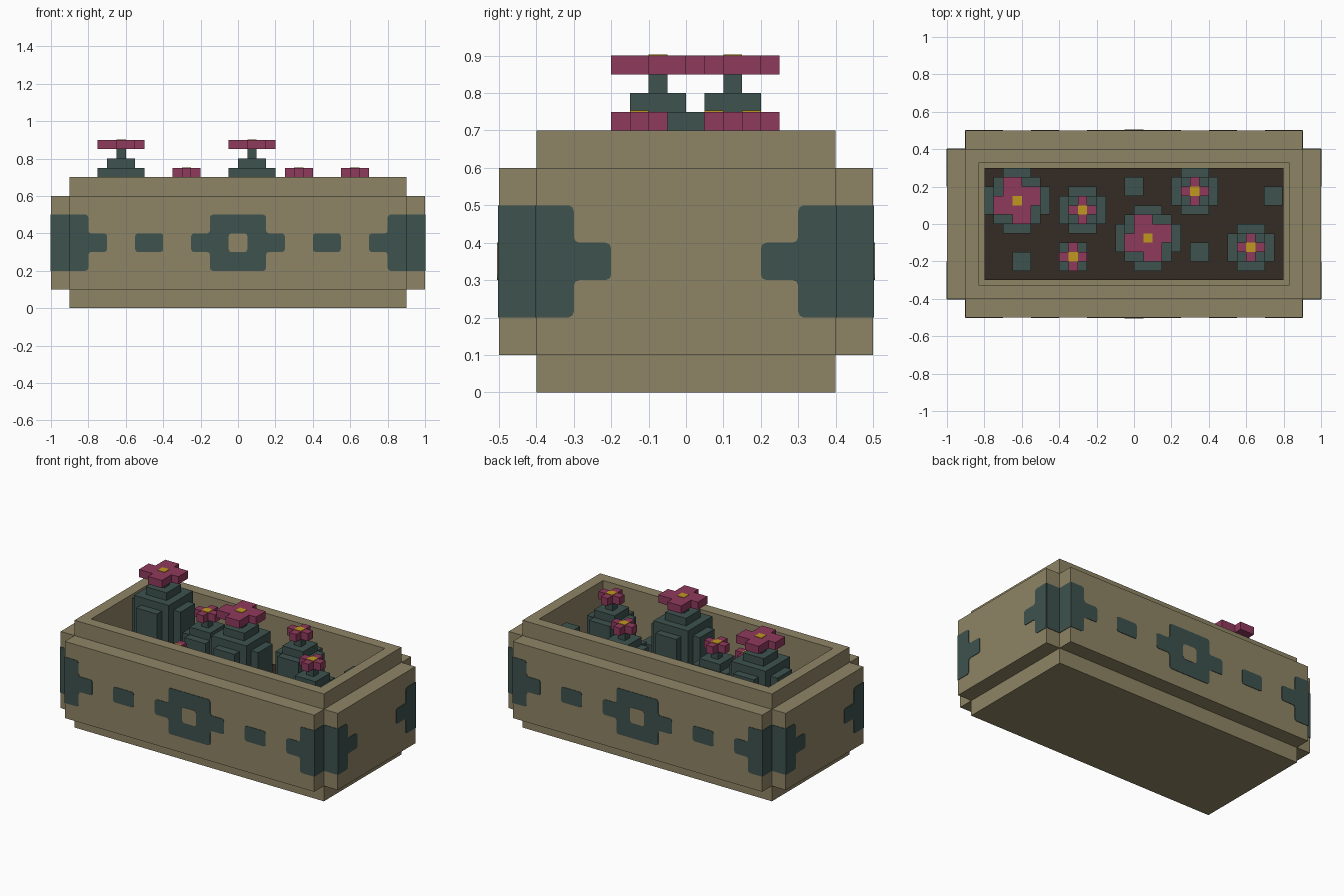
import bpy, bmesh, math
from mathutils import Matrix, Vector

if "Cube" in bpy.data.objects:
    bpy.data.objects.remove(bpy.data.objects["Cube"])


def material(name, rgb):
    m = bpy.data.materials.new(name)
    lin = [((c / 255 + 0.055) / 1.055) ** 2.4 for c in rgb]
    m.diffuse_color = (*lin, 1)
    m.use_nodes = True
    m.node_tree.nodes["Principled BSDF"].inputs["Base Color"].default_value = m.diffuse_color
    return m


CLAY = material("tan_clay", (143, 133, 101))
GREEN = material("dark_green", (61, 82, 78))
PINK = material("petal_pink", (143, 58, 92))
YELLOW = material("pollen_yellow", (192, 152, 32))
SOIL = material("dark_soil", (53, 43, 35))


def finish(name, bm, mat):
    bmesh.ops.recalc_face_normals(bm, faces=bm.faces[:])
    me = bpy.data.meshes.new(name)
    bm.to_mesh(me)
    bm.free()
    me.materials.append(mat)
    ob = bpy.data.objects.new(name, me)
    bpy.context.collection.objects.link(ob)
    return ob


def add_box(bm, x0, x1, y0, y1, z0, z1):
    mat = Matrix.Translation(((x0 + x1) / 2, (y0 + y1) / 2, (z0 + z1) / 2))
    mat = mat @ Matrix.Diagonal((x1 - x0, y1 - y0, z1 - z0, 1))
    return bmesh.ops.create_cube(bm, size=1, matrix=mat)["verts"]


def box(name, mat, *dims):
    bm = bmesh.new()
    add_box(bm, *dims)
    return finish(name, bm, mat)


def add_column(bm, x, y, w, z0, z1):
    add_box(bm, x - w / 2, x + w / 2, y - w / 2, y + w / 2, z0, z1)


def extrude_outline(bm, face, vec):
    ext = bmesh.ops.extrude_face_region(bm, geom=[face])["geom"]
    bmesh.ops.translate(bm, vec=vec, verts=[v for v in ext if isinstance(v, bmesh.types.BMVert)])


# Hollow trough: top face inset and pushed down
bm = bmesh.new()
add_box(bm, -0.9, 0.9, -0.4, 0.4, 0, 0.7)
top = max(bm.faces, key=lambda f: f.calc_center_median().z)
bmesh.ops.inset_individual(bm, faces=[top], thickness=0.1)
well = bmesh.ops.extrude_discrete_faces(bm, faces=[top])["faces"][0]
bmesh.ops.translate(bm, vec=(0, 0, -0.4), verts=well.verts[:])
finish("trough", bm, CLAY)
box("soil", SOIL, -0.8, 0.8, -0.3, 0.3, 0.3, 0.4)

# Raised slabs on the four walls
for s, n in ((-1, "low"), (1, "high")):
    y = sorted((s * 0.39, s * 0.5))
    x = sorted((s * 0.89, s * 1.0))
    box("long_slab_" + n, CLAY, -0.9, 0.9, *y, 0.1, 0.6)
    box("end_slab_" + n, CLAY, *x, -0.4, 0.4, 0.1, 0.6)


# Painted plates: outline in (u, z), pushed out to a distance and turned to a side
def paint(name, pts, dist, turn, mat=GREEN, edge=9.0, lift=0.003, radius=0.015):
    bm = bmesh.new()
    face = bm.faces.new([bm.verts.new((u, -dist - lift, z)) for u, z in pts])
    soft = [v for v in bm.verts if abs(v.co.x) < edge - 0.001]
    if radius:
        bmesh.ops.bevel(bm, geom=soft, offset=radius, segments=2, profile=0.5, affect='VERTICES')
    extrude_outline(bm, bm.faces[:][0], (0, lift + 0.002, 0))
    bm.transform(Matrix.Rotation(turn * math.pi / 2, 4, 'Z'))
    finish(name, bm, mat)


def rect(u0, u1, z0, z1):
    return [(u0, z0), (u1, z0), (u1, z1), (u0, z1)]


CORNER = [(0, .2), (.1, .2), (.1, .3), (.2, .3), (.2, .4), (.1, .4), (.1, .5), (0, .5)]
CENTRE = [(.15, .2), (.15, .3), (.25, .3), (.25, .4), (.15, .4), (.15, .5)]
CENTRE += [(-u, z) for u, z in reversed(CENTRE)]

for turn in range(4):
    is_long = turn % 2 == 0
    edge, dist = (0.9, 0.5) if is_long else (0.4, 1.0)
    for s in (-1, 1):
        paint("corner_motif", [(s * (edge - a), z) for a, z in CORNER], dist, turn, edge=edge)
        # end faces of the neighbouring slab inside the corner notch
        paint("notch_motif", rect(s * edge, s * (edge + 0.1), 0.2, 0.5), dist - 0.1, turn, radius=0)
        if is_long:
            paint("dash_motif", rect(s * 0.4, s * 0.55, 0.3, 0.4), dist, turn)
    if is_long:
        paint("centre_motif", CENTRE, dist, turn)
        paint("centre_gap", rect(-0.05, 0.05, 0.3, 0.4), dist, turn, CLAY, lift=0.005)


# Flower: one petal profile turned four times, with a yellow heart
def flower(name, x, y, z, petal):
    bm = bmesh.new()
    pts = []
    for k in range(4):
        rot = Matrix.Rotation(-k * math.pi / 2, 3, 'Z')
        pts += [rot @ Vector((a, b, 0)) for a, b in petal]
    face = bm.faces.new([bm.verts.new(p + Vector((x, y, z))) for p in pts])
    extrude_outline(bm, face, (0, 0, 0.05))
    finish(name + "_petals", bm, PINK)
    box(name + "_heart", YELLOW, x - .025, x + .025, y - .025, y + .025, z + 0.046, z + 0.053)


PINWHEEL = [(-.075, .125), (.025, .125), (.025, .075)]
PLUS = [(-.025, .075), (.025, .075), (.025, .025)]
GROUND = 0.39


# Bush: square column with a narrower plate of leaves on each side
def bush(name, x, y, width, z_top, leaf_top, layers):
    bm = bmesh.new()
    add_column(bm, x, y, width, GROUND, z_top)
    h = width / 2
    if leaf_top:
        for s in (-1, 1):
            a, b = sorted((s * h, s * (h + 0.05)))
            add_box(bm, x + a, x + b, y - .075, y + .075, GROUND, leaf_top)
            add_box(bm, x - .075, x + .075, y + a, y + b, GROUND, leaf_top)
    z = z_top
    for w in layers:
        add_column(bm, x, y, w, z, z + 0.05)
        z += 0.05
    finish(name + "_bush", bm, GREEN)
    return z


for i, (x, y) in enumerate([(-0.625, 0.125), (0.075, -0.075)]):
    z = bush(f"tall_{i}", x, y, 0.25, 0.75, 0.7, (0.15, 0.05))
    flower(f"tall_{i}", x, y, z, PINWHEEL)

for i, (x, y) in enumerate([(-0.275, 0.075), (0.325, 0.175), (0.625, -0.125)]):
    z = bush(f"small_{i}", x, y, 0.15, 0.65, 0.6, (0.05,))
    flower(f"small_{i}", x, y, z, PLUS)

z = bush("short", -0.325, -0.175, 0.15, 0.5, None, (0.05,))
flower("short", -0.325, -0.175, z, PLUS)

# Bare sprouts
for x, y, t in ((0, 0.2, 0.5), (0.745, 0.15, 0.6), (0.35, -0.15, 0.5), (-0.6, -0.2, 0.5)):
    bm = bmesh.new()
    add_column(bm, x, y, 0.1, GROUND, t)
    finish("sprout", bm, GREEN)
